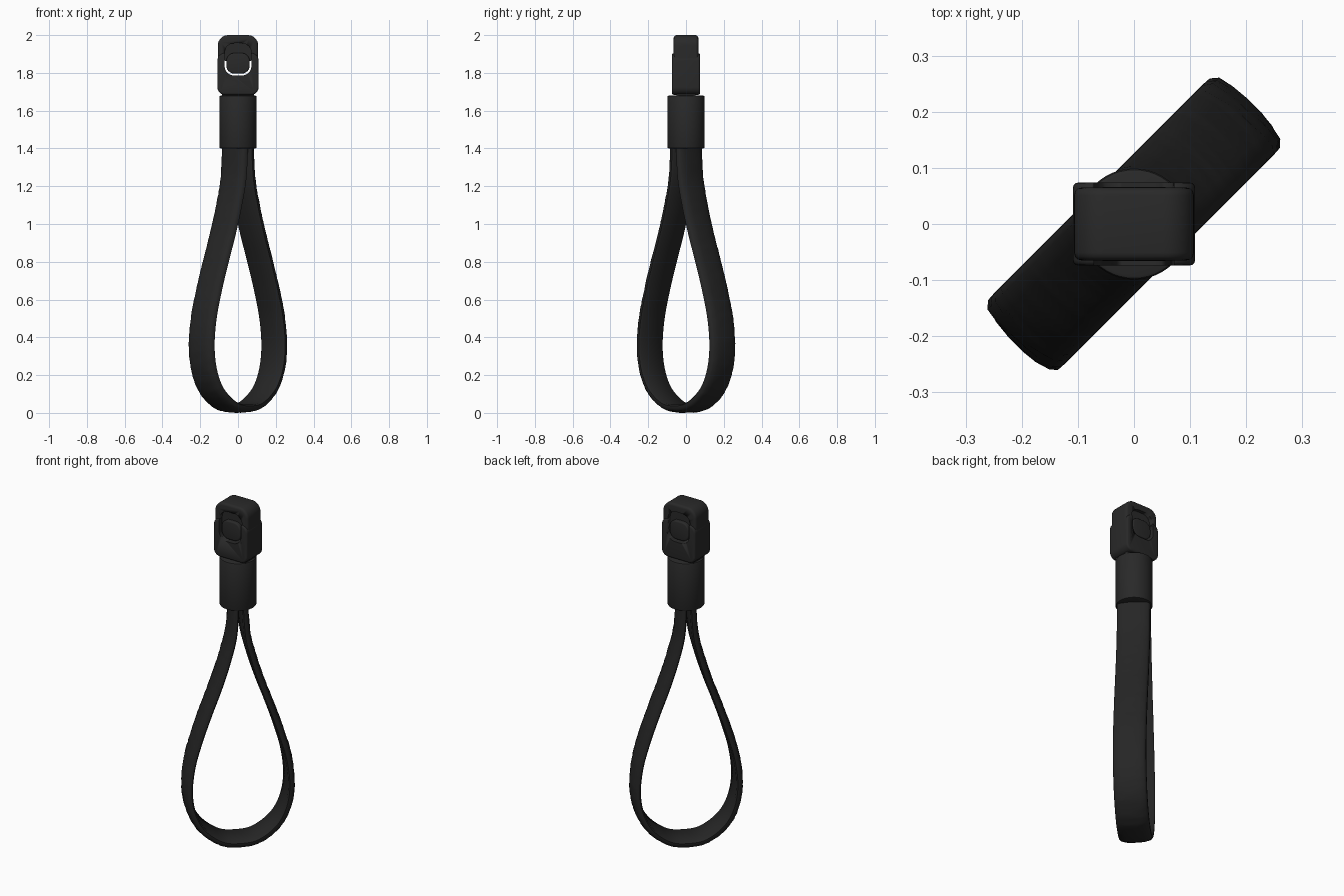
import bpy, bmesh, math, random
from mathutils import Vector
from mathutils.geometry import interpolate_bezier

random.seed(4)
cube = bpy.data.objects.get("Cube")
if cube:
    bpy.data.objects.remove(cube, do_unlink=True)


def material(name, value):
    m = bpy.data.materials.new(name)
    m.use_nodes = True
    m.diffuse_color = (value, value, value, 1)
    bsdf = m.node_tree.nodes["Principled BSDF"]
    bsdf.inputs["Base Color"].default_value = (value, value, value, 1)
    bsdf.inputs["Roughness"].default_value = 0.7
    return m


plastic = material("black plastic", 0.022)
fabric = material("black woven fabric", 0.019)


def finish(name, bm, mat, angle=40):
    bmesh.ops.recalc_face_normals(bm, faces=bm.faces)
    mesh = bpy.data.meshes.new(name)
    bm.to_mesh(mesh)
    bm.free()
    mesh.materials.append(mat)
    ob = bpy.data.objects.new(name, mesh)
    bpy.context.collection.objects.link(ob)
    bpy.ops.object.select_all(action="DESELECT")
    bpy.context.view_layer.objects.active = ob
    ob.select_set(True)
    bpy.ops.object.shade_smooth_by_angle(angle=math.radians(angle))
    return ob


def rounded_prism(name, half_x, z0, z1, radius, half_y, bevel=0.0, mat=plastic):
    """Rounded rectangle in the XZ plane, extruded along Y with softened rims."""
    bm = bmesh.new()
    verts = []
    centres = [(half_x - radius, z1 - radius), (radius - half_x, z1 - radius),
               (radius - half_x, z0 + radius), (half_x - radius, z0 + radius)]
    for q, (cx, cz) in enumerate(centres):
        for i in range(9):
            a = (q + i / 8) * math.pi / 2
            verts.append(bm.verts.new((cx + radius * math.cos(a), -half_y,
                                       cz + radius * math.sin(a))))
    face = bm.faces.new(verts)
    out = bmesh.ops.extrude_face_region(bm, geom=[face])
    moved = [g for g in out["geom"] if isinstance(g, bmesh.types.BMVert)]
    bmesh.ops.translate(bm, verts=moved, vec=(0, 2 * half_y, 0))
    if bevel:
        rims = [e for e in bm.edges if abs(e.verts[0].co.y - e.verts[1].co.y) < 1e-5]
        bmesh.ops.bevel(bm, geom=rims, offset=bevel, segments=3, profile=0.5,
                        affect="EDGES", clamp_overlap=True)
    return finish(name, bm, mat)


def cut(ob, cutter):
    mod = ob.modifiers.new("opening", "BOOLEAN")
    mod.operation = "DIFFERENCE"
    mod.object = cutter
    mod.solver = "EXACT"


# Strap loop: one half of the centreline, mirrored, then swept with a domed section
half = [(0, .024), (.1, .04), (.2, .115), (.257, .22), (.277, .35), (.262, .5),
        (.222, .65), (.172, .8), (.118, .95), (.072, 1.1), (.038, 1.25), (.025, 1.45)]
points = [Vector((-u, z)) for u, z in reversed(half[1:])] + [Vector(p) for p in half]
path = []
for i in range(len(points) - 1):
    p0, p1 = points[max(i - 1, 0)], points[i]
    p2, p3 = points[i + 1], points[min(i + 2, len(points) - 1)]
    path += interpolate_bezier(p1, p1 + (p2 - p0) / 6, p2 - (p3 - p1) / 6, p2, 9)[:-1]
path.append(points[-1])

section = [(-.08, -.02), (.08, -.02), (.089, -.013), (.088, .002), (.077, .014),
           (.05, .02), (.02, .023), (-.02, .023), (-.05, .02), (-.077, .014),
           (-.088, .002), (-.089, -.013)]
along = Vector((1, 1, 0)).normalized()
across = Vector((1, -1, 0)).normalized()
bm = bmesh.new()
rings = []
for i, p in enumerate(path):
    t = (path[min(i + 1, len(path) - 1)] - path[max(i - 1, 0)]).normalized()
    ring = []
    for w, n in section:
        # slight weave roughness on the outer side only
        n += random.uniform(-.0015, .0015) if n > 0 else 0
        u, z = p.x + t.y * n, p.y - t.x * n
        ring.append(bm.verts.new(along * u + across * w + Vector((0, 0, z))))
    rings.append(ring)
count = len(section)
for a, b in zip(rings, rings[1:]):
    for j in range(count):
        k = (j + 1) % count
        bm.faces.new((a[j], a[k], b[k], b[j]))
bm.faces.new(rings[0])
bm.faces.new(rings[-1])
finish("strap_loop", bm, fabric, 50)

# Round collar gripping the strap ends
bm = bmesh.new()
bmesh.ops.create_cone(bm, cap_ends=True, segments=48, radius1=.099, radius2=.099, depth=.28)
bmesh.ops.translate(bm, verts=bm.verts, vec=(0, 0, 1.54))
rims = [e for e in bm.edges if abs(e.verts[0].co.z - e.verts[1].co.z) < 1e-5]
bmesh.ops.bevel(bm, geom=rims, offset=.008, segments=2, profile=0.5, affect="EDGES")
finish("collar", bm, plastic)

# Clip body: slim frame with a thicker lower shell, both pierced by one opening
rounded_prism("clip_neck", .085, 1.66, 1.71, .012, .05)
opening = rounded_prism("opening_cutter", .071, 1.786, 1.957, .05, .2)
opening.hide_render = True
opening.hide_viewport = True
cut(rounded_prism("clip_frame", .107, 1.69, 2.0, .055, .065, .014), opening)
cut(rounded_prism("clip_lower_shell", .109, 1.684, 1.905, .04, .074, .010), opening)

# Catch inside the opening: recessed upper web and a raised push tab
rounded_prism("catch_web", .075, 1.862, 1.965, .012, .045)
rounded_prism("push_tab", .062, 1.796, 1.905, .043, .066, .008)
